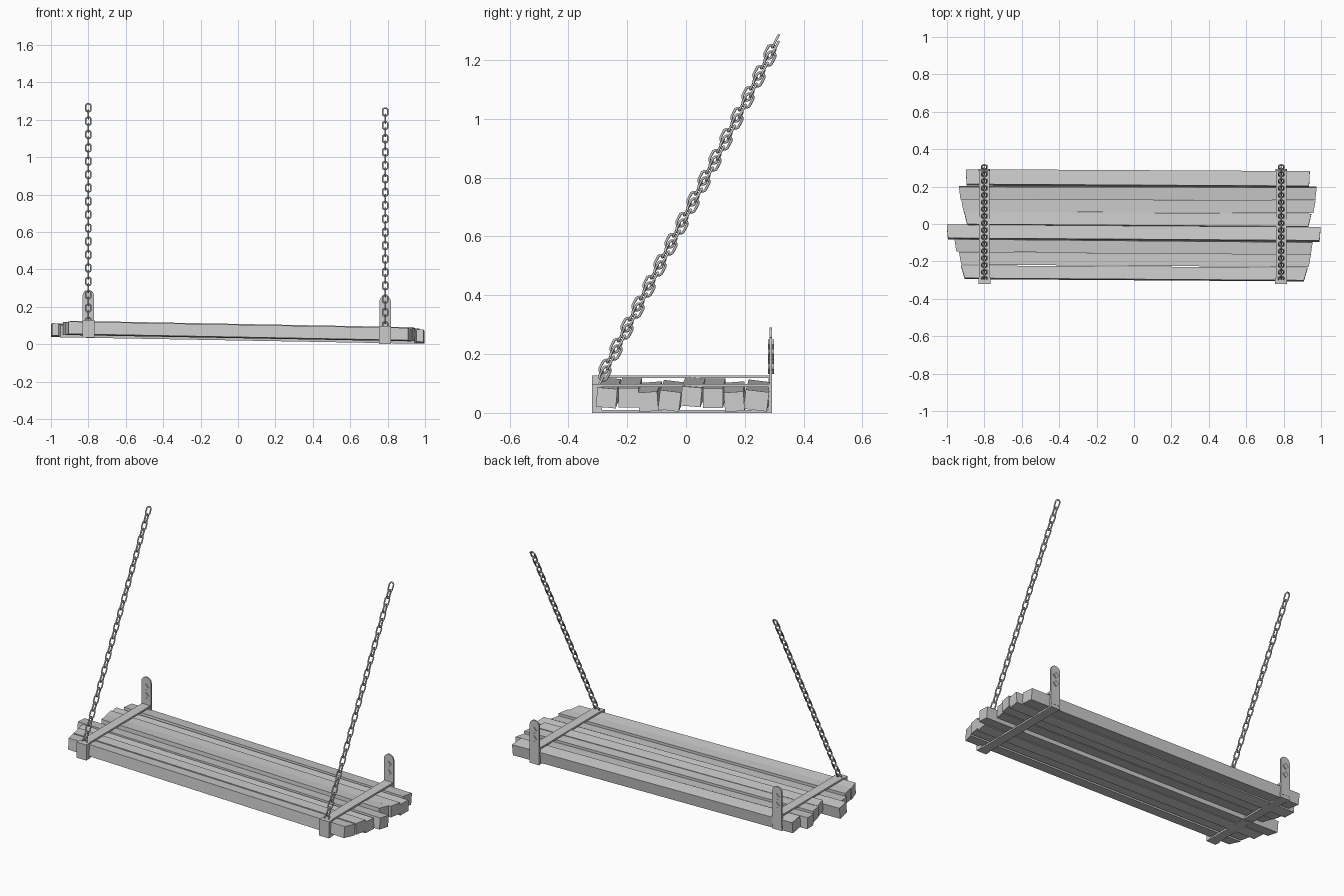
import bpy, bmesh, math
from mathutils import Matrix, Vector

if "Cube" in bpy.data.objects:
    bpy.data.objects.remove(bpy.data.objects["Cube"])


def finish(name, bm, smooth=False):
    bmesh.ops.recalc_face_normals(bm, faces=bm.faces)
    me = bpy.data.meshes.new(name)
    bm.to_mesh(me)
    bm.free()
    ob = bpy.data.objects.new(name, me)
    bpy.context.collection.objects.link(ob)
    for p in me.polygons:
        p.use_smooth = smooth
    return ob


def add_box(bm, lo, hi):
    lo, hi = Vector(lo), Vector(hi)
    m = Matrix.Translation((lo + hi) / 2) @ Matrix.Diagonal((*(hi - lo), 1))
    bmesh.ops.create_cube(bm, size=1, matrix=m)


# Planks: left x, right x, left y, right y, right z, roll, width, end skew
LIFT = 0.034
planks = [
    (-0.915, 0.918, -0.258, -0.270, 0.051, -5, 0.068, 0.010),
    (-0.930, 0.940, -0.183, -0.196, 0.051, 0, 0.068, 0.006),
    (-0.955, 0.950, -0.112, -0.129, 0.038, 4, 0.066, 0.005),
    (-0.998, 0.995, -0.043, -0.056, 0.041, -7, 0.072, 0.003),
    (-0.900, 0.940, 0.030, 0.018, 0.055, -5, 0.068, 0.008),
    (-0.918, 0.965, 0.100, 0.092, 0.050, 0, 0.068, 0.006),
    (-0.932, 0.973, 0.168, 0.164, 0.038, 4, 0.067, 0.004),
    (-0.897, 0.938, 0.249, 0.239, 0.042, -7, 0.080, 0.002),
]
for i, (xl, xr, yl, yr, zr, roll, w, skew) in enumerate(planks):
    bm = bmesh.new()
    bmesh.ops.create_cube(bm, size=1)
    rot = Matrix.Rotation(math.radians(roll), 3, 'X')
    for v in bm.verts:
        left, side = v.co.x < 0, v.co.y * 2
        off = rot @ Vector((0, v.co.y * w, v.co.z * 0.066))
        end = Vector((xl, yl, zr + LIFT)) if left else Vector((xr, yr, zr))
        v.co = end + off + Vector(((-1 if left else 1) * side * skew, 0, 0))
    finish(f"plank_{i + 1}", bm)


# Metal band wrapped round the planks
def band(name, x, z0, z1):
    bm = bmesh.new()
    t, h = 0.01, 0.028
    add_box(bm, (x - h, -0.30, z1 - t), (x + h, 0.288, z1))
    add_box(bm, (x - h, -0.30, z0), (x + h, 0.288, z0 + t))
    add_box(bm, (x - 0.032, -0.32, z0), (x + 0.032, -0.285, z1))
    add_box(bm, (x - 0.031, 0.28, z0), (x + 0.031, 0.292, z1))
    finish(name, bm)


# Upright wall tab with rounded top and two four-sided bolts
def tab(name, x, z0, z1):
    bm = bmesh.new()
    r = 0.031
    prof = [(-r, z0), (r, z0)]
    for k in range(9):
        a = math.pi * k / 8
        prof.append((r * math.cos(a), z1 - r + r * math.sin(a)))
    f = bm.faces.new([bm.verts.new((x + px, 0.284, pz)) for px, pz in prof])
    ext = bmesh.ops.extrude_face_region(bm, geom=[f])["geom"]
    bmesh.ops.translate(bm, vec=(0, 0.009, 0),
                        verts=[v for v in ext if isinstance(v, bmesh.types.BMVert)])
    finish(name, bm)
    bm = bmesh.new()
    for d in (0.058, 0.108):
        m = (Matrix.Translation((x, 0.2885, z1 - d)) @ Matrix.Rotation(math.pi / 2, 4, 'X'))
        bmesh.ops.create_cone(bm, cap_ends=True, segments=4, radius1=0.018,
                              radius2=0.018, depth=0.02, matrix=m)
    finish(name + "_bolts", bm)


# Chain of stretched rings, each turned a quarter from the last
def add_link(bm, mat):
    R, r, s, n, k = 0.0137, 0.0045, 0.0105, 12, 6
    rows = []
    for i in range(n):
        a = 2 * math.pi * (i + 0.5) / n
        row = []
        for j in range(k):
            b = 2 * math.pi * j / k
            q = R + r * math.cos(b)
            z = q * math.sin(a)
            co = Vector((q * math.cos(a), r * math.sin(b), z + math.copysign(s, z)))
            row.append(bm.verts.new(mat @ co))
        rows.append(row)
    for i in range(n):
        for j in range(k):
            A, B = rows[i], rows[(i + 1) % n]
            bm.faces.new((A[j], B[j], B[(j + 1) % k], A[(j + 1) % k]))


def chain(name, x, ztop):
    bm = bmesh.new()
    lean = Matrix.Rotation(-math.atan2(0.0374, 0.0714), 4, 'X')
    for i in range(33):
        pos = Matrix.Translation((x, 0.304 - 0.0187 * i, ztop - 0.0357 * i))
        turn = Matrix.Rotation(math.pi / 2 * (i % 2), 4, 'Z')
        add_link(bm, pos @ lean @ turn)
    finish(name, bm, True)


for side, x, z0, z1, ztab, zchain in (("left", -0.80, 0.036, 0.128, 0.29, 1.264),
                                      ("right", 0.787, 0.0, 0.098, 0.258, 1.241)):
    band(side + "_band", x, z0, z1)
    tab(side + "_wall_tab", x, z0 + 0.02, ztab)
    chain(side + "_chain", x, zchain)
